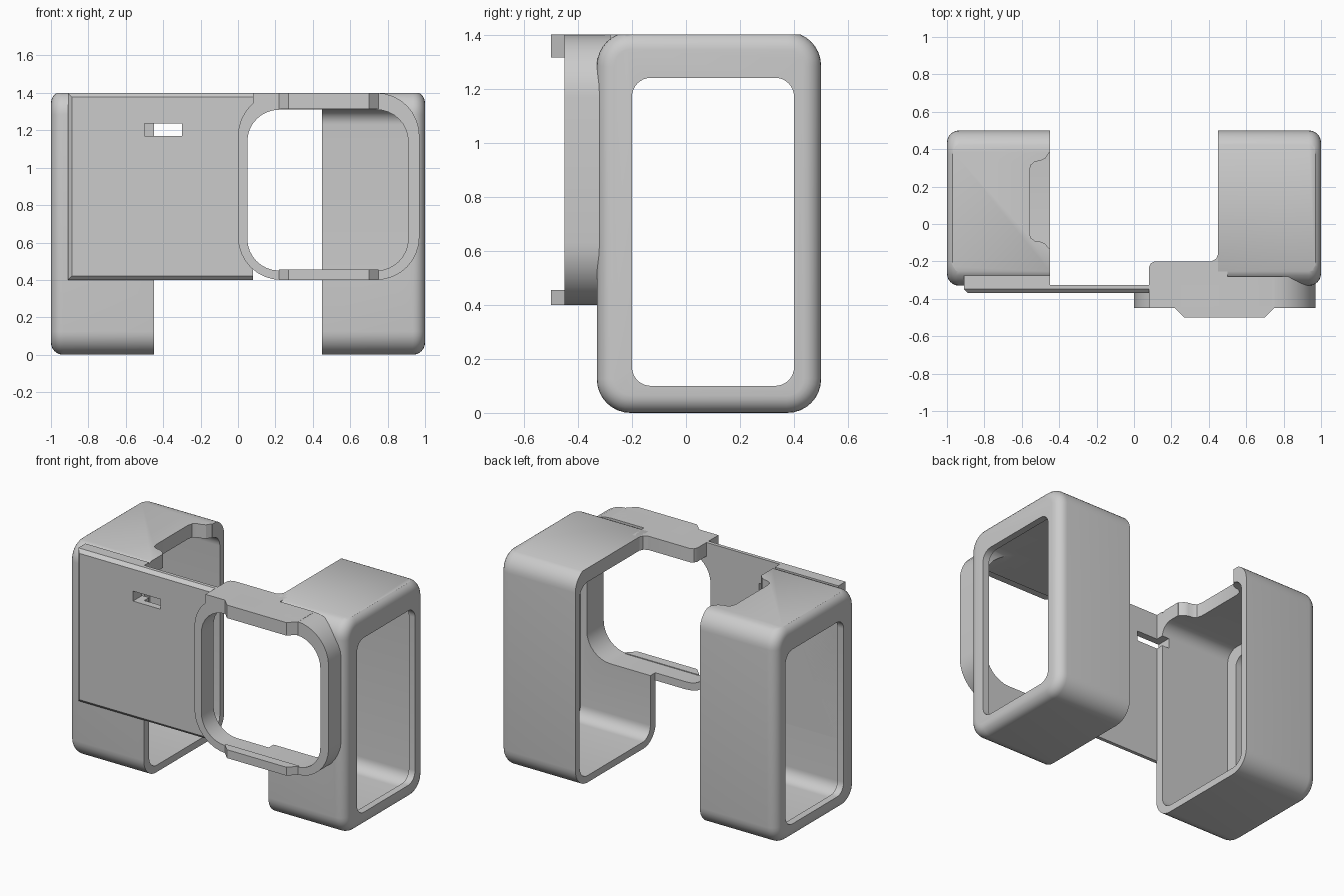
import bpy, bmesh
from math import pi, cos, sin, radians
from mathutils import Vector

old = bpy.data.objects.get("Cube")
if old:
    bpy.data.objects.remove(old)

grey = bpy.data.materials.new("mid grey")
grey.use_nodes = True
COLOUR = (0.6, 0.6, 0.6, 1)
grey.diffuse_color = COLOUR
grey.node_tree.nodes["Principled BSDF"].inputs["Base Color"].default_value = COLOUR


def finish(name, bm):
    bmesh.ops.recalc_face_normals(bm, faces=bm.faces)
    me = bpy.data.meshes.new(name)
    bm.to_mesh(me)
    bm.free()
    ob = bpy.data.objects.new(name, me)
    bpy.context.collection.objects.link(ob)
    me.materials.append(grey)
    return ob


def rounded(a0, a1, b0, b1, r, n=8):
    """Outline of a rounded rectangle."""
    pts = []
    corners = [(a1 - r, b1 - r), (a0 + r, b1 - r), (a0 + r, b0 + r), (a1 - r, b0 + r)]
    for q, (a, b) in enumerate(corners):
        for i in range(n + 1):
            t = (q + i / n) * pi / 2
            pts.append((a + r * cos(t), b + r * sin(t)))
    return pts


def prism(name, outline, axis, lo, hi, bevel=0.0):
    """Extrude an outline along an axis; bevel rounds the rim at hi."""
    place = {"x": lambda a, b, c: (c, a, b),
             "y": lambda a, b, c: (a, c, b),
             "z": lambda a, b, c: (a, b, c)}[axis]
    bm = bmesh.new()
    face = bm.faces.new([bm.verts.new(place(a, b, lo)) for a, b in outline])
    geom = bmesh.ops.extrude_face_region(bm, geom=[face])["geom"]
    shift = Vector(place(0, 0, hi - lo))
    bmesh.ops.translate(bm, vec=shift, verts=[g for g in geom if isinstance(g, bmesh.types.BMVert)])
    if bevel:
        cap = [g for g in geom if isinstance(g, bmesh.types.BMFace)][0]
        bmesh.ops.bevel(bm, geom=list(cap.edges), offset=bevel, segments=6,
                        profile=0.5, affect="EDGES")
    return finish(name, bm)


def box(name, x0, x1, y0, y1, z0, z1):
    return prism(name, [(x0, y0), (x1, y0), (x1, y1), (x0, y1)], "z", z0, z1)


def cut(ob, *cutters, mode="DIFFERENCE"):
    for c in cutters:
        m = ob.modifiers.new("cut", "BOOLEAN")
        m.operation, m.object, m.solver = mode, c, "EXACT"
        bpy.context.view_layer.objects.active = ob
        bpy.ops.object.modifier_apply(modifier=m.name)


# Cutters
lens_hole = prism("lens_cutter", rounded(0.05, 0.91, 0.45, 1.31, 0.17), "y", -0.7, -0.15)
slot = box("slot_cutter", -0.5, -0.3, -0.6, -0.15, 1.17, 1.235)
top_trim = box("trim_cutter", -2, 2, -2, 2, 1.4, 2)
notch = prism("notch_cutter", [(-0.4, -0.13), (-0.455, -0.13), (-0.475, -0.105), (-0.5, -0.095),
                               (-0.53, -0.09), (-0.552, -0.075), (-0.56, -0.04),
                               (-0.56, 0.28), (-0.552, 0.315), (-0.53, 0.333),
                               (-0.5, 0.338), (-0.475, 0.35), (-0.455, 0.38), (-0.4, 0.38)],
              "z", 1.2, 1.5)
cutters = [lens_hole, slot, top_trim, notch]

# Hollow end sleeves with side windows
sleeves = {}
for name, s in (("left_sleeve", 1), ("right_sleeve", -1)):
    sleeve = prism(name, rounded(-0.33, 0.5, 0, 1.41, 0.125), "x", s * 0.45, s, bevel=0.065)
    cavity = prism("cavity_cutter", rounded(-0.275, 0.455, 0.045, 1.31, 0.08), "x", s * 0.3, s * 0.955)
    window = prism("window_cutter", rounded(-0.2, 0.4, 0.1, 1.24, 0.07), "x", s * 0.8, s * 1.2)
    cut(sleeve, cavity, window, top_trim)
    cutters += [cavity, window]
    sleeves[name] = sleeve
cut(sleeves["left_sleeve"], lens_hole)
cut(sleeves["right_sleeve"], slot, notch)

# Front plate with chamfered left and lower edges
bm = bmesh.new()
bmesh.ops.create_cube(bm, size=1)
for v in bm.verts:
    v.co = (-0.415 + v.co.x * 0.99, -0.3475 + v.co.y * 0.045, 0.9 + v.co.z)
rim = [e for e in bm.edges if all(v.co.y < -0.36 for v in e.verts)
       and not all(v.co.x > 0 for v in e.verts)]
bmesh.ops.bevel(bm, geom=rim, offset=0.022, segments=1, affect="EDGES")
plate = finish("front_plate", bm)
backing = box("plate_backing", -0.91, -0.45, -0.34, -0.275, 0.4, 1.4)
cut(plate, slot, lens_hole)
cut(backing, slot)

# Lens frame, deeper where it meets the sleeve
ring = prism("lens_frame", rounded(0, 0.97, 0.4, 1.4, 0.23), "y", -0.45, -0.325)
ring_side = prism("lens_frame_side", rounded(0, 0.97, 0.4, 1.4, 0.23), "y", -0.33, -0.28)
inner_trim = box("inner_trim_cutter", -0.2, 0.46, -0.6, 0, 0, 2)
cutters.append(inner_trim)
cut(ring, lens_hole)
cut(ring_side, inner_trim, lens_hole)

# Top bridge with rounded rear corners
bridge = prism("top_bridge", [(0.08, -0.45), (0.75, -0.45), (0.75, -0.3), (0.5, -0.28),
                              (0.5, -0.16), (0.45, -0.16), (0.44, -0.185), (0.415, -0.2),
                              (0.11, -0.2), (0.09, -0.21), (0.08, -0.23)], "z", 1.31, 1.4)
corner_fill = box("bridge_corner", 0.08, 0.25, -0.45, -0.325, 1.2, 1.4)
cut(corner_fill, lens_hole)
ring_outer = prism("ring_outer_cutter", rounded(0, 0.97, 0.4, 1.62, 0.23), "y", -0.7, 0)
cutters.append(ring_outer)
cut(corner_fill, ring_outer, mode="INTERSECT")

# Clip tabs above and below the lens
for name, z0, z1 in (("upper_tab", 1.315, 1.4), ("lower_tab", 0.4, 0.455)):
    prism(name, [(0.22, -0.44), (0.22, -0.45), (0.27, -0.5), (0.7, -0.5),
                 (0.75, -0.45), (0.75, -0.44)], "z", z0, z1)

for c in cutters:
    bpy.data.objects.remove(c)

# Smooth rounded edges, keep corners crisp
for ob in bpy.context.collection.objects:
    if ob.type == "MESH" and grey.name in ob.data.materials:
        bpy.ops.object.select_all(action="DESELECT")
        ob.select_set(True)
        bpy.context.view_layer.objects.active = ob
        bpy.ops.object.shade_smooth_by_angle(angle=radians(30))
